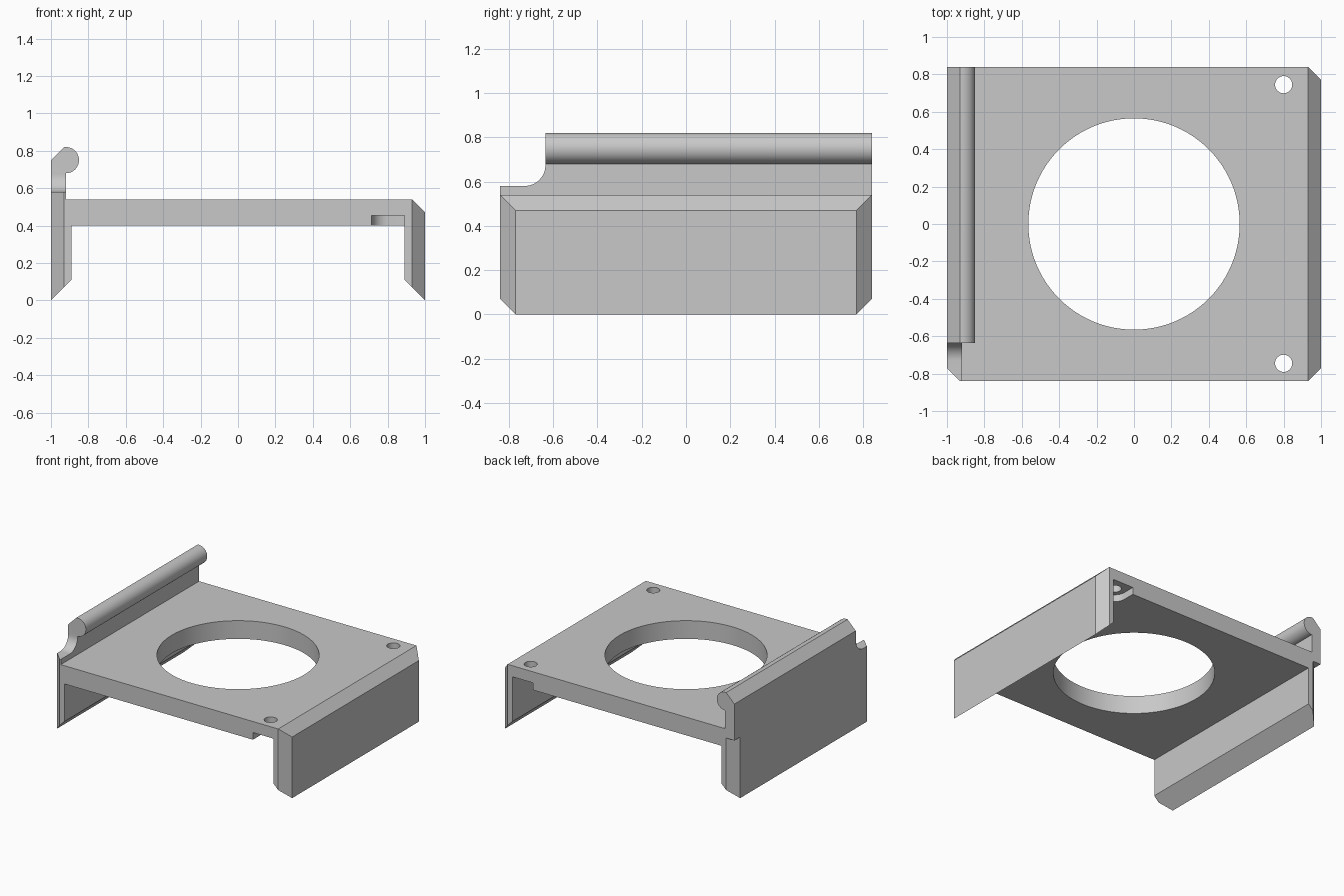
import bpy, bmesh
from math import sin, cos, radians, pi

cube = bpy.data.objects.get("Cube")
if cube:
    bpy.data.objects.remove(cube, do_unlink=True)

grey = bpy.data.materials.new("light grey plastic")
grey.use_nodes = True
GREY = (0.58, 0.58, 0.58, 1)
grey.diffuse_color = GREY
grey.node_tree.nodes["Principled BSDF"].inputs["Base Color"].default_value = GREY

DEPTH = 0.84     # half size front to back
CHAMFER = 0.07
PLATE_LOW, PLATE_TOP = 0.40, 0.54


def arc(cx, cy, r, start, end, steps):
    angles = [radians(start + (end - start) * i / steps) for i in range(steps + 1)]
    return [(cx + r * cos(a), cy + r * sin(a)) for a in angles]


def prism(name, outline, axis, low, high):
    """Extrude a 2D outline along the x, y or z axis."""
    place = {"x": lambda u, v, w: (w, u, v),
             "y": lambda u, v, w: (u, w, v),
             "z": lambda u, v, w: (u, v, w)}[axis]
    bm = bmesh.new()
    rings = [[bm.verts.new(place(u, v, w)) for u, v in outline] for w in (low, high)]
    n = len(outline)
    for ring in rings:
        bm.faces.new(ring)
    for i in range(n):
        j = (i + 1) % n
        bm.faces.new((rings[0][i], rings[0][j], rings[1][j], rings[1][i]))
    bmesh.ops.recalc_face_normals(bm, faces=bm.faces)
    mesh = bpy.data.meshes.new(name)
    bm.to_mesh(mesh)
    bm.free()
    mesh.materials.append(grey)
    obj = bpy.data.objects.new(name, mesh)
    bpy.context.collection.objects.link(obj)
    return obj


# Plate, two side walls and beaded lip in one cross-section
section = [(-1, 0), (-0.89, 0.11), (-0.89, PLATE_LOW), (0.89, PLATE_LOW),
           (0.89, 0.11), (1, 0), (1, PLATE_TOP - CHAMFER),
           (1 - CHAMFER, PLATE_TOP), (-0.92, PLATE_TOP)]
section += arc(-0.92, 0.75, 0.07, -90, 90, 24)
section += [(-0.93, 0.82), (-1, 0.75)]
bracket = prism("bracket_frame", section, "y", -DEPTH, DEPTH)

cutters = []

# Round opening in the plate
cutters.append(prism("opening_cutter", arc(0, 0, 0.565, 0, 357, 119), "z", 0.3, 0.7))

# Screw holes with rounded recesses below them
for side in (-1, 1):
    cutters.append(prism("screw_hole_cutter", arc(0.8, side * 0.745, 0.046, 0, 350, 35),
                         "z", 0.3, 0.7))
    recess = [(0.89, side * 0.95), (0.89, side * 0.66)]
    recess += [(x, side * y) for x, y in arc(0.8, 0.745, 0.085, 270, 180, 12)]
    recess.append((0.715, side * 0.95))
    cutters.append(prism("recess_cutter", recess, "z", 0.3, 0.455))

# Vertical corner chamfers; the lip overhangs the rear one
reach = 0.1
for sx in (-1, 1):
    for sy in (-1, 1):
        tri = [(sx * (1 - CHAMFER - reach), sy * (DEPTH + reach)),
               (sx * (1 + reach), sy * (DEPTH + reach)),
               (sx * (1 + reach), sy * (DEPTH - CHAMFER - reach))]
        top = 0.47 if (sx, sy) == (-1, 1) else 1.0
        cutters.append(prism("corner_cutter", tri, "z", -0.1, top))

# Front end of the lip, cut away with a rounded step
step = [(-0.635, 1.0), (-1.0, 1.0), (-1.0, 0.58)]
step += arc(-0.73, 0.675, 0.095, -90, 0, 16)
cutters.append(prism("lip_step_cutter", step, "x", -1.1, -0.8))

# Cut everything, then drop the cutters
bpy.context.view_layer.objects.active = bracket
for cutter in cutters:
    mod = bracket.modifiers.new("cut", "BOOLEAN")
    mod.operation = "DIFFERENCE"
    mod.solver = "EXACT"
    mod.object = cutter
    cutter.hide_render = True
    bpy.ops.object.modifier_apply(modifier=mod.name)
    bpy.data.objects.remove(cutter, do_unlink=True)

bpy.ops.object.select_all(action="DESELECT")
bracket.select_set(True)
bpy.ops.object.shade_smooth_by_angle(angle=pi / 6)
